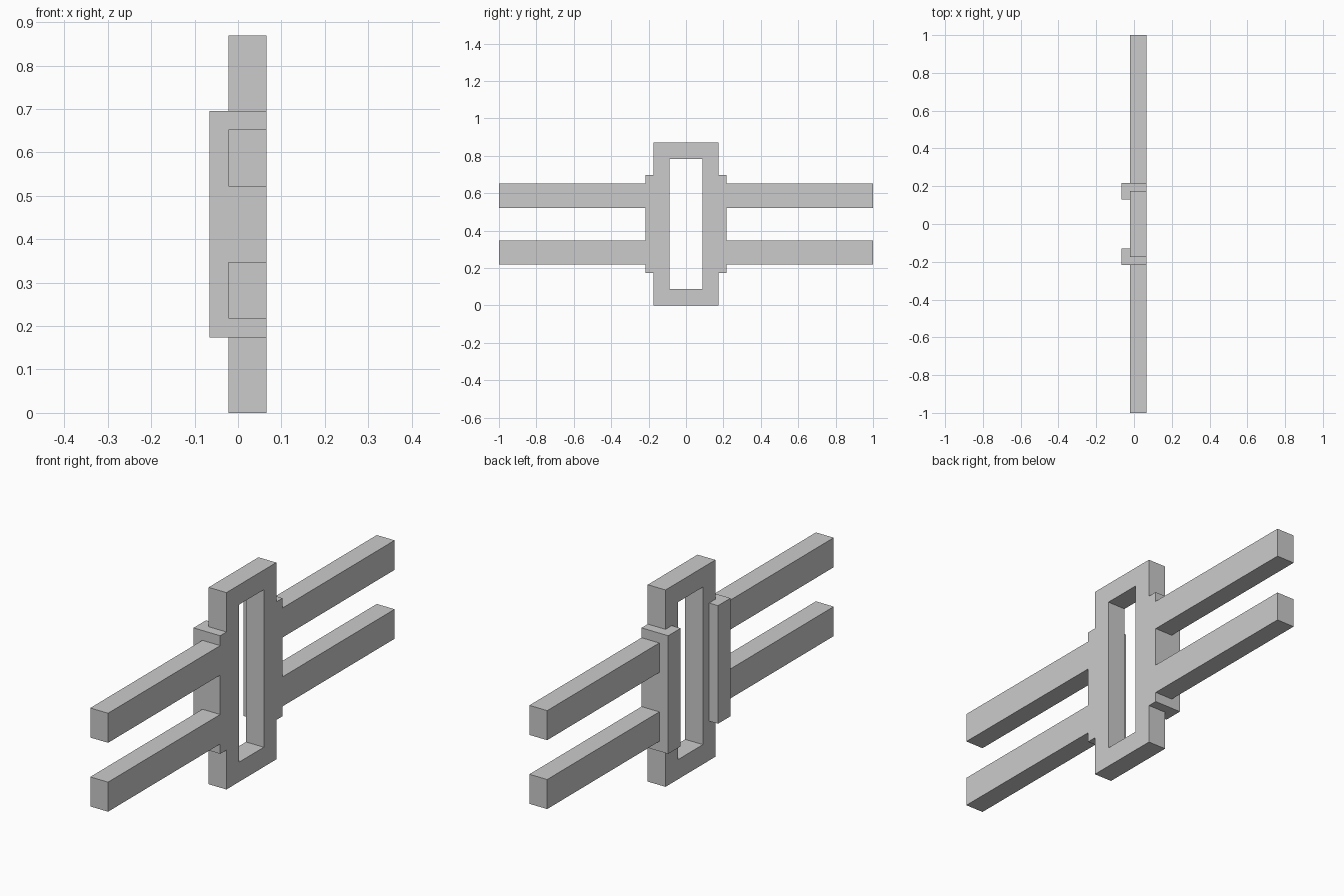
import bpy, bmesh
from mathutils import Vector

if "Cube" in bpy.data.objects:
    bpy.data.objects.remove(bpy.data.objects["Cube"])

U = 2 / 46                       # grid unit of the design
BACK, MID, FRONT = -1.5 * U, -0.5 * U, 1.5 * U


def extrude_part(name, points, faces, offset, mirror=False):
    """Extrude flat faces by an offset; optionally mirror across y = 0."""
    bm = bmesh.new()
    verts = [bm.verts.new(p) for p in points]
    flat = [bm.faces.new([verts[i] for i in f]) for f in faces]
    geom = bmesh.ops.extrude_face_region(bm, geom=flat, use_keep_orig=True)["geom"]
    moved = [g for g in geom if isinstance(g, bmesh.types.BMVert)]
    bmesh.ops.translate(bm, verts=moved, vec=Vector(offset))
    bmesh.ops.recalc_face_normals(bm, faces=bm.faces)
    mesh = bpy.data.meshes.new(name)
    bm.to_mesh(mesh)
    bm.free()
    obj = bpy.data.objects.new(name, mesh)
    bpy.context.collection.objects.link(obj)
    if mirror:
        mod = obj.modifiers.new("mirror_sides", "MIRROR")
        mod.use_axis = (False, True, False)
        mod.use_mirror_merge = False
    return obj


def rect(y0, y1, z0, z1, x):
    return [(x, y * U, z * U) for y, z in ((y0, z0), (y1, z0), (y1, z1), (y0, z1))]


# Upright rectangular frame with an open slot
ring = [(i, (i + 1) % 4, 4 + (i + 1) % 4, 4 + i) for i in range(4)]
extrude_part("upright_frame", rect(-4, 4, 0, 20, MID) + rect(-2, 2, 2, 18, MID),
             ring, (FRONT - MID, 0, 0))

# L-shaped brackets hugging the sides and back of the frame
profile = [(FRONT, 4), (FRONT, 5), (BACK, 5), (BACK, 3), (MID, 3), (MID, 4)]
extrude_part("side_brackets", [(x, y * U, 4 * U) for x, y in profile],
             [range(6)], (0, 0, 12 * U), mirror=True)

# Horizontal rails reaching out on both sides
for name, z in (("lower_rails", 5), ("upper_rails", 12)):
    extrude_part(name, rect(5, 23, z, z + 3, MID), [range(4)],
                 (FRONT - MID, 0, 0), mirror=True)
